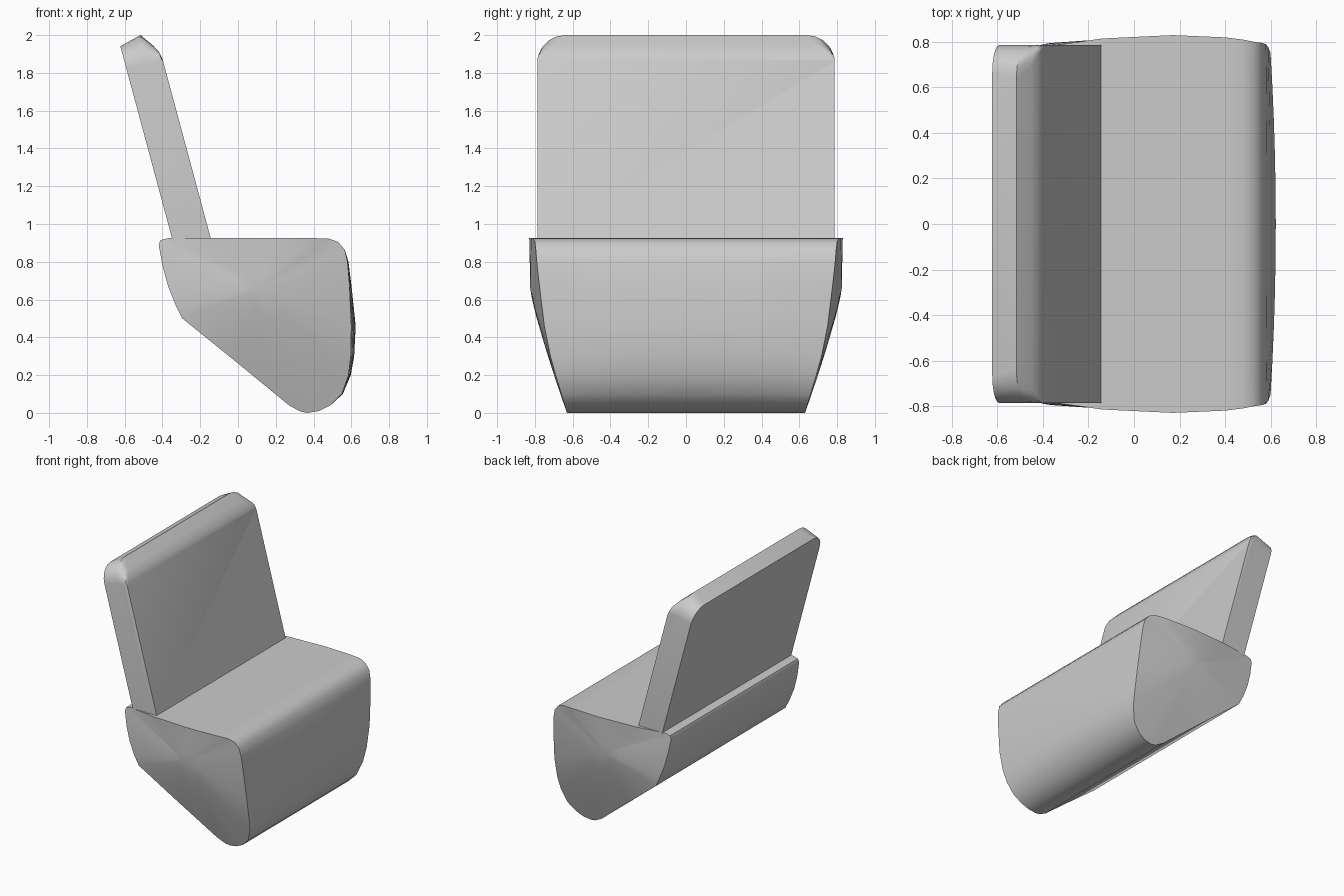
import bpy, bmesh, math
from mathutils import Vector

cube = bpy.data.objects.get("Cube")
if cube:
    bpy.data.objects.remove(cube, do_unlink=True)

GREY = (0.6, 0.6, 0.6, 1)
grey = bpy.data.materials.new("upholstery grey")
grey.use_nodes = True
grey.diffuse_color = GREY
grey.node_tree.nodes["Principled BSDF"].inputs["Base Color"].default_value = GREY


def finish(bm, name):
    """Turn a bmesh into a smooth object with sharp creases."""
    bmesh.ops.recalc_face_normals(bm, faces=bm.faces)
    mesh = bpy.data.meshes.new(name)
    bm.to_mesh(mesh)
    bm.free()
    mesh.materials.append(grey)
    obj = bpy.data.objects.new(name, mesh)
    bpy.context.collection.objects.link(obj)
    bpy.ops.object.select_all(action="DESELECT")
    obj.select_set(True)
    bpy.context.view_layer.objects.active = obj
    bpy.ops.object.shade_smooth_by_angle(angle=math.radians(35))
    return obj


def bridge(bm, a, b):
    for i in range(len(a)):
        j = (i + 1) % len(a)
        bm.faces.new((a[i], a[j], b[j], b[i]))


# Seat base: side profile as (x, z, half width, forward swell at the middle)
profile = [
    (-.37, .925, .782, 0), (-.14, .925, .815, 0), (.17, .925, .83, 0),
    (.40, .925, .82, 0), (.48, .923, .81, 0), (.53, .905, .80, 0),
    (.565, .865, .795, 0), (.58, .80, .79, .005), (.59, .68, .777, .01),
    (.6, .46, .75, .023), (.597, .30, .718, .018), (.585, .2, .69, .012),
    (.55, .1, .66, .005), (.49, .04, .642, 0), (.43, .01, .634, 0),
    (.37, 0, .63, 0), (.33, .007, .632, 0), (.27, .04, .642, 0),
    (-.01, .27, .72, 0), (-.295, .5, .79, 0), (-.33, .57, .795, 0),
    (-.37, .67, .795, 0), (-.40, .78, .79, 0), (-.42, .89, .782, 0),
    (-.41, .915, .78, 0),
]
bm = bmesh.new()
stations = [i / 5 - 1 for i in range(11)]
rings = [[bm.verts.new((x + swell * (1 - t * t), t * w, z))
          for x, z, w, swell in profile] for t in stations]
for a, b in zip(rings, rings[1:]):
    bridge(bm, a, b)

# Bulging side caps, in rings shrinking to a centre point
CX, CZ, CW = .12, .66, .825
for side, outer in ((-1, rings[0]), (1, rings[-1])):
    for s in (.75, .5, .25):
        inner = [bm.verts.new((CX + (x - CX) * s,
                               side * (CW + (w - CW) * s ** 1.2),
                               CZ + (z - CZ) * s)) for x, z, w, _ in profile]
        bridge(bm, outer, inner)
        outer = inner
    centre = bm.verts.new((CX, side * CW, CZ))
    for i, v in enumerate(outer):
        bm.faces.new((v, outer[(i + 1) % len(outer)], centre))
finish(bm, "seat_base")

# Backrest: rounded outlines stacked through the thickness of a leaning slab
up = Vector((-.26, 0, .966))
back = Vector((-.966, 0, -.26))
foot = Vector((-.143, 0, .92))
HALF = .787


def outline(bm, depth, top, radius):
    """One outline of the slab: level foot and two rounded top corners."""
    low = depth * .269 - .01
    right = [(HALF, low)]
    for k in range(6):
        a = math.radians(90 * k / 5)
        right.append((HALF - radius + radius * math.cos(a),
                      top - radius + radius * math.sin(a)))
    pts = right + [(-y, u) for y, u in reversed(right)]
    return [bm.verts.new(foot + up * u + back * depth + Vector((0, y, 0)))
            for y, u in pts]


bm = bmesh.new()
layers = [outline(bm, *row) for row in (
    (0, .985, .02), (.008, 1.027, .04), (.03, 1.07, .09),
    (.08, 1.14, .15), (.198, 1.11, .12))]
for a, b in zip(layers, layers[1:]):
    bridge(bm, a, b)
bm.faces.new(layers[0])
bm.faces.new(layers[-1])
finish(bm, "backrest")
